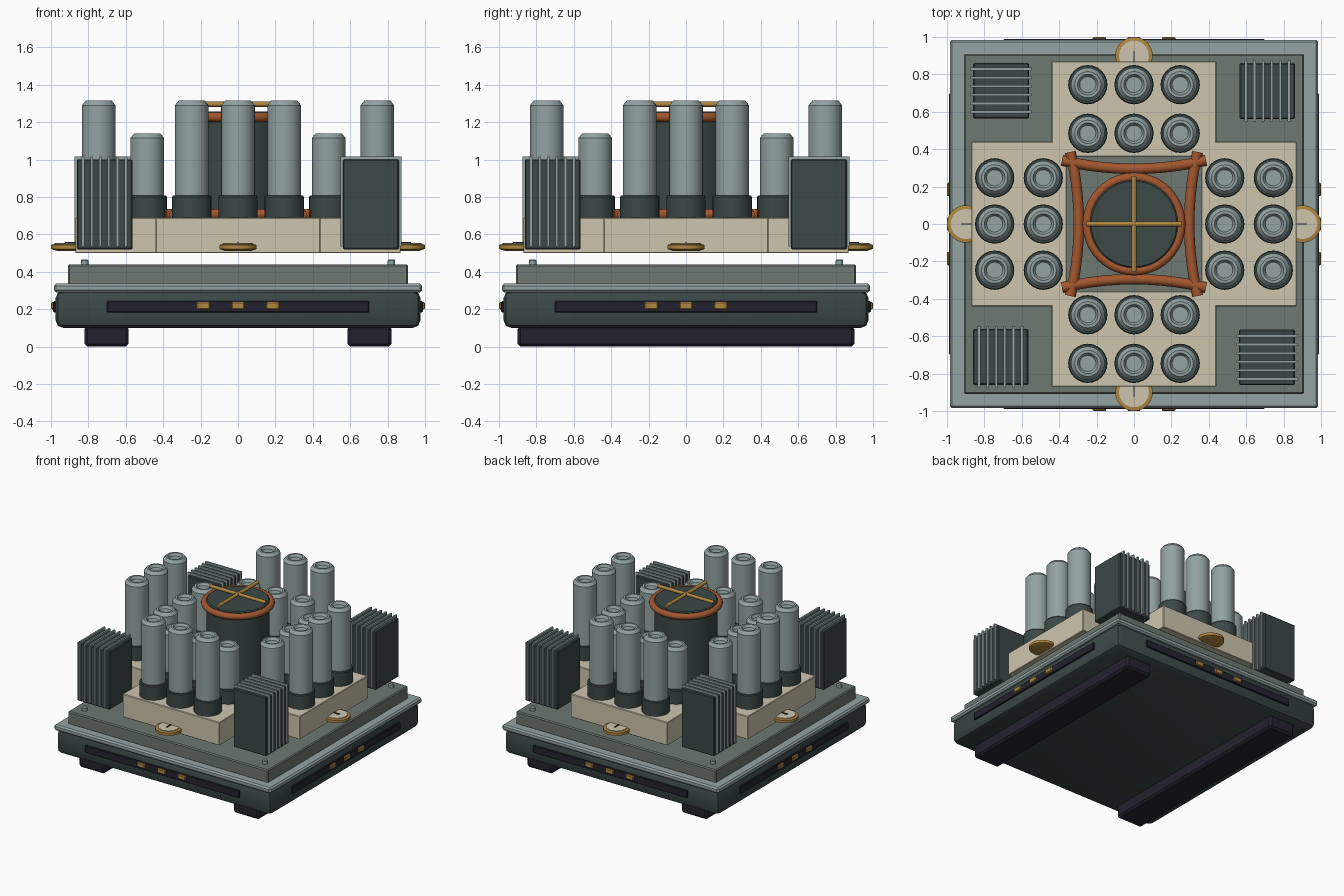
import bpy, bmesh, math
from mathutils import Matrix, Vector

if "Cube" in bpy.data.objects:
    bpy.data.objects.remove(bpy.data.objects["Cube"])


def make_mat(name, hexcol):
    def lin(c):
        return c / 12.92 if c <= 0.04045 else ((c + 0.055) / 1.055) ** 2.4
    m = bpy.data.materials.new(name)
    m.diffuse_color = [lin(int(hexcol[i:i + 2], 16) / 255) for i in (0, 2, 4)] + [1]
    m.use_nodes = True
    m.node_tree.nodes["Principled BSDF"].inputs["Base Color"].default_value = m.diffuse_color
    return m


SLATE = make_mat("dark slate", "3B4847")
METAL = make_mat("pale steel", "93A3A2")
DECK = make_mat("grey green", "6D7871")
CREAM = make_mat("cream", "CEC5AE")
GOLD = make_mat("brass", "B0873F")
COPPER = make_mat("copper", "A3572F")
BLACK = make_mat("blue black", "24222E")


def finish(bm, name, mat, turn=0, smooth=False):
    """Turn a bmesh into an object, rotated by quarter turns about z."""
    bm.transform(Matrix.Rotation(turn * math.pi / 2, 4, 'Z'))
    bmesh.ops.recalc_face_normals(bm, faces=bm.faces[:])
    me = bpy.data.meshes.new(name)
    bm.to_mesh(me)
    bm.free()
    ob = bpy.data.objects.new(name, me)
    bpy.context.collection.objects.link(ob)
    me.materials.append(mat)
    if smooth:
        bpy.ops.object.select_all(action='DESELECT')
        ob.select_set(True)
        bpy.context.view_layer.objects.active = ob
        bpy.ops.object.shade_smooth_by_angle(angle=math.radians(35))
    return ob


def box(name, mat, lo, hi, bevel=0, turn=0, segments=1):
    bm = bmesh.new()
    bmesh.ops.create_cube(bm, size=1)
    lo, hi = Vector(lo), Vector(hi)
    for v in bm.verts:
        v.co = Vector([(lo[i] + hi[i]) / 2 + v.co[i] * (hi[i] - lo[i]) for i in range(3)])
    if bevel:
        bmesh.ops.bevel(bm, geom=bm.edges[:], offset=bevel, segments=segments,
                        profile=0.5, affect='EDGES')
    return finish(bm, name, mat, turn, segments > 1)


def lathe(name, mat, profile, at=(0, 0), turn=0, sides=32):
    """Spin a (radius, z) profile about a vertical axis; ends are capped."""
    bm = bmesh.new()
    rings = []
    for r, z in profile:
        rings.append([bm.verts.new((at[0] + r * math.cos(2 * math.pi * i / sides),
                                    at[1] + r * math.sin(2 * math.pi * i / sides), z))
                      for i in range(sides)])
    for a, b in zip(rings, rings[1:]):
        for i in range(sides):
            j = (i + 1) % sides
            bm.faces.new((a[i], a[j], b[j], b[i]))
    bm.faces.new(rings[0])
    bm.faces.new(rings[-1])
    return finish(bm, name, mat, turn, True)


def pipe(name, mat, points, radius, turn=0, cyclic=False, sides=12):
    """Sweep a circle along a nearly horizontal path."""
    bm = bmesh.new()
    pts = [Vector(p) for p in points]
    n, rings = len(pts), []
    for k, p in enumerate(pts):
        if cyclic:
            d = pts[(k + 1) % n] - pts[k - 1]
        else:
            d = pts[min(k + 1, n - 1)] - pts[max(k - 1, 0)]
        side = d.cross(Vector((0, 0, 1))).normalized()
        up = side.cross(d).normalized()
        rings.append([bm.verts.new(p + radius * (side * math.cos(a) + up * math.sin(a)))
                      for a in [2 * math.pi * i / sides for i in range(sides)]])
    pairs = list(zip(rings, rings[1:])) + ([(rings[-1], rings[0])] if cyclic else [])
    for a, b in pairs:
        for i in range(sides):
            j = (i + 1) % sides
            bm.faces.new((a[i], a[j], b[j], b[i]))
    if not cyclic:
        bm.faces.new(rings[0])
        bm.faces.new(rings[-1])
    return finish(bm, name, mat, turn, True)


# Base: skids, hull, rim and deck
for s in (-1, 1):
    box("skid", BLACK, (s * 0.7025 - 0.1175, -0.9, 0), (s * 0.7025 + 0.1175, 0.9, 0.11), 0.015)
box("hull", SLATE, (-0.975, -0.975, 0.1), (0.975, 0.975, 0.3), 0.04, 0, 2)
box("rim", METAL, (-0.985, -0.985, 0.29), (0.985, 0.985, 0.337), 0.012)
box("deck", DECK, (-0.91, -0.91, 0.33), (0.91, 0.91, 0.438), 0.008)

# Each quarter of the machine is the same, turned about the centre
for q in range(4):
    # Side strip with brass contacts
    box("side_strip", BLACK, (-0.7, -0.988, 0.183), (0.7, -0.95, 0.243), 0.004, q)
    for x in (-0.185, 0, 0.185):
        box("contact", GOLD, (x - 0.036, -1.0, 0.199), (x + 0.036, -0.97, 0.238), 0.006, q)

    # Corner pin on the deck
    lathe("deck_pin", METAL, [(0.02, 0.43), (0.02, 0.46), (0.014, 0.467)], (0.82, -0.82), q, 12)

    # Cream socket block
    box("socket_block", CREAM, (-0.44, -0.87, 0.5), (0.44, -0.36, 0.69), 0.004, q)

    # Two rows of capped tubes in dark collars
    for y, top in ((-0.745, 1.315), (-0.485, 1.14)):
        for x in (-0.247, 0, 0.247):
            lathe("collar", SLATE, [(0.105, 0.685), (0.105, 0.8), (0.1, 0.807), (0.08, 0.807)],
                  (x, y), q, 24)
            lathe("tube", METAL, [(0.09, 0.7), (0.09, top - 0.025), (0.07, top),
                                  (0.055, top), (0.043, top - 0.02)], (x, y), q)

    # Corner cooling block with thin fins
    box("cooler", SLATE, (-0.862, -0.86, 0.52), (-0.565, -0.562, 1.0), 0.006, q)
    for k in range(6):
        x = -0.7135 + (k - 2.5) * 0.046
        box("fin", METAL, (x - 0.007, -0.874, 0.535), (x + 0.007, -0.548, 1.016), 0, q)

    # Dial gauge: brass body, pale face and needle
    g = (0, -0.9)
    lathe("gauge_body", GOLD, [(0.07, 0.512), (0.1, 0.522), (0.1, 0.544), (0.082, 0.548)], g, q)
    lathe("gauge_face", CREAM, [(0.08, 0.54), (0.08, 0.553)], g, q)
    box("gauge_needle", BLACK, (-0.004, -0.925, 0.553), (0.004, -0.87, 0.56), 0, q)

    # Bowed copper bar around the column
    path = [(-0.385 + 0.077 * i, -0.295 - 0.045 * ((i - 5) / 5) ** 2, 0.708) for i in range(11)]
    pipe("copper_bar", COPPER, path, 0.028, q)

# Central column with copper ring and brass cross
lathe("column", SLATE, [(0.235, 0.5), (0.235, 1.25), (0.228, 1.257)], sides=40)
circle = [(0.25 * math.cos(t), 0.25 * math.sin(t), 1.227)
          for t in [2 * math.pi * i / 48 for i in range(48)]]
pipe("column_ring", COPPER, circle, 0.025, cyclic=True)
for q in range(2):
    pipe("brass_cross", GOLD, [(-0.255, 0, 1.296), (0.255, 0, 1.296)], 0.014, q)
